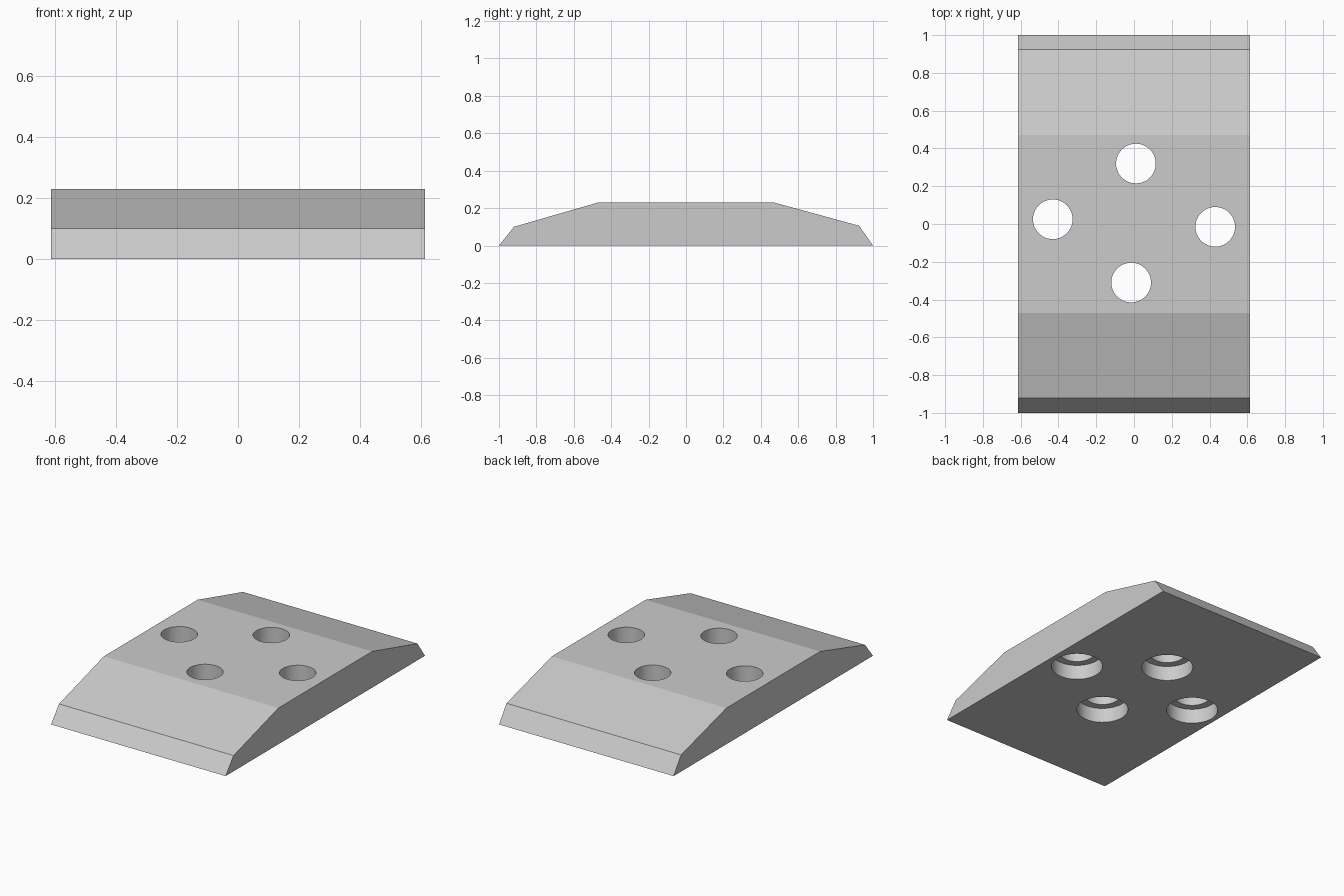
import bpy, bmesh, math

cube = bpy.data.objects.get("Cube")
if cube:
    bpy.data.objects.remove(cube, do_unlink=True)

HALF_WIDTH = 0.613
PROFILE = [(-1, 0), (-0.92, 0.10), (-0.47, 0.23), (0.47, 0.23), (0.925, 0.106), (1, 0)]
HOLES = [(0.01, 0.32), (-0.43, 0.025), (0.43, -0.015), (-0.015, -0.31)]
HOLE_RADIUS, RECESS_RADIUS, RECESS_DEPTH = 0.105, 0.152, 0.095

grey = bpy.data.materials.new("light grey")
grey.use_nodes = True
grey.diffuse_color = (0.6, 0.6, 0.6, 1)
grey.node_tree.nodes["Principled BSDF"].inputs["Base Color"].default_value = grey.diffuse_color

# Bevelled plate: side profile extruded across the width
bm = bmesh.new()
side = bm.faces.new([bm.verts.new((-HALF_WIDTH, y, z)) for y, z in PROFILE])
ext = bmesh.ops.extrude_face_region(bm, geom=[side], use_keep_orig=True)
moved = [v for v in ext["geom"] if isinstance(v, bmesh.types.BMVert)]
bmesh.ops.translate(bm, verts=moved, vec=(2 * HALF_WIDTH, 0, 0))
bmesh.ops.recalc_face_normals(bm, faces=bm.faces)
mesh = bpy.data.meshes.new("bevelled_plate")
bm.to_mesh(mesh)
bm.free()
plate = bpy.data.objects.new("bevelled_plate", mesh)
bpy.context.collection.objects.link(plate)
mesh.materials.append(grey)


def cut_hole(x, y, radius, bottom, top):
    """Cut a vertical round hole into the plate."""
    bpy.ops.mesh.primitive_cylinder_add(vertices=48, radius=radius, depth=top - bottom,
                                        location=(x, y, (top + bottom) / 2))
    cutter = bpy.context.object
    cutter.name = "hole_cutter"
    cutter.hide_render = True
    cutter.data.materials.append(grey)
    mod = plate.modifiers.new("hole", "BOOLEAN")
    mod.operation = "DIFFERENCE"
    mod.solver = "EXACT"
    mod.object = cutter
    bpy.context.view_layer.objects.active = plate
    bpy.ops.object.modifier_apply(modifier=mod.name)
    bpy.data.objects.remove(cutter, do_unlink=True)


# Bolt holes, each with a wider recess underneath
for hx, hy in HOLES:
    cut_hole(hx, hy, RECESS_RADIUS, -0.1, RECESS_DEPTH)
    cut_hole(hx, hy, HOLE_RADIUS, 0.05, 0.4)

# Smooth bores, crisp plate edges
bpy.ops.object.select_all(action="DESELECT")
plate.select_set(True)
bpy.context.view_layer.objects.active = plate
bpy.ops.object.shade_smooth_by_angle(angle=math.radians(12))
